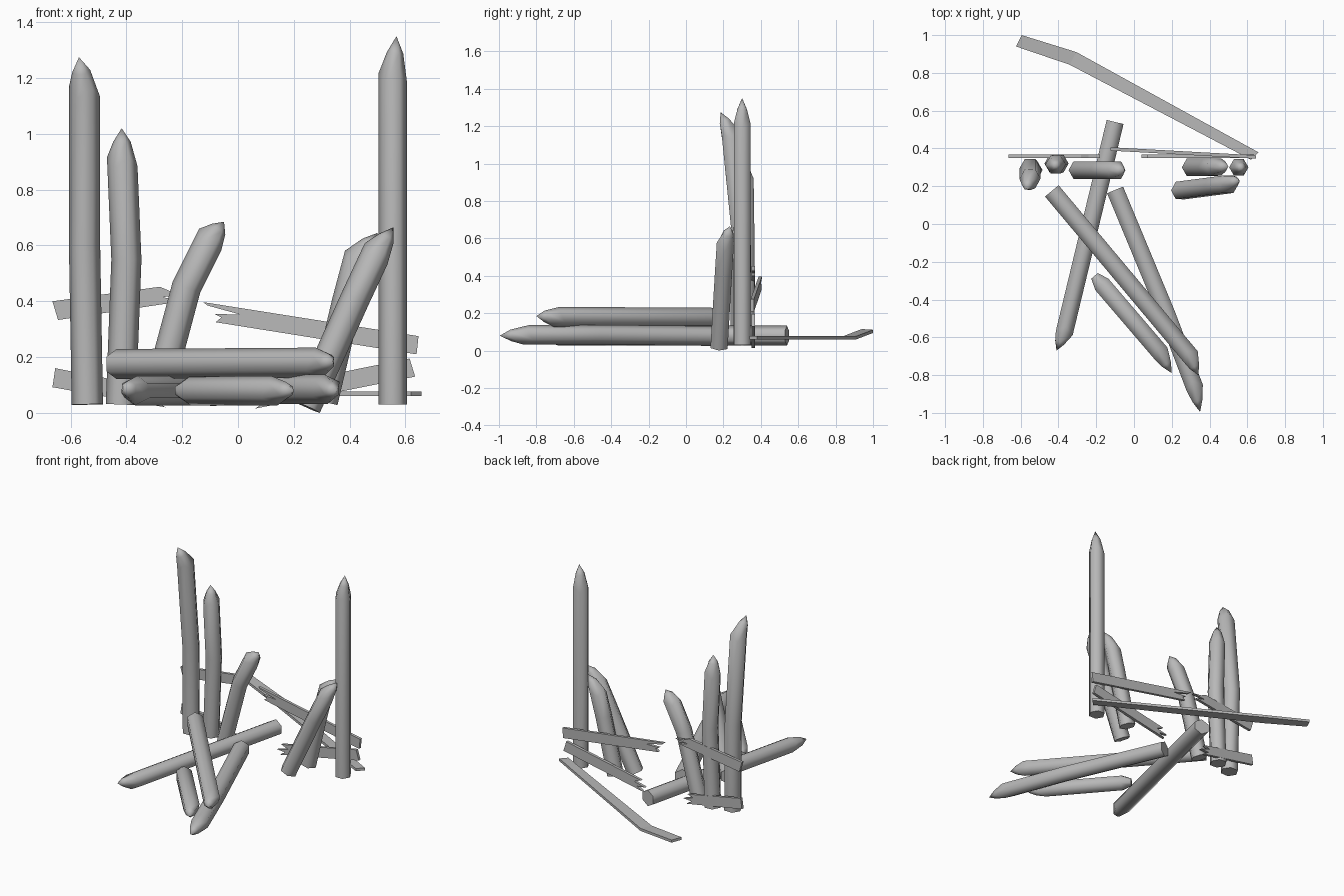
import bpy, bmesh, math
from mathutils import Vector

if "Cube" in bpy.data.objects:
    bpy.data.objects.remove(bpy.data.objects["Cube"], do_unlink=True)

# One grey for all the timber
grey = bpy.data.materials.new("timber_grey")
grey.use_nodes = True
colour = (0.48, 0.48, 0.48, 1)
grey.diffuse_color = colour
grey.node_tree.nodes["Principled BSDF"].inputs["Base Color"].default_value = colour

SIDES = 6


def finish(name, bm, smooth):
    bmesh.ops.recalc_face_normals(bm, faces=bm.faces)
    mesh = bpy.data.meshes.new(name)
    bm.to_mesh(mesh)
    bm.free()
    mesh.materials.append(grey)
    obj = bpy.data.objects.new(name, mesh)
    bpy.context.collection.objects.link(obj)
    if smooth:
        bpy.ops.object.select_all(action='DESELECT')
        obj.select_set(True)
        bpy.context.view_layer.objects.active = obj
        bpy.ops.object.shade_smooth_by_angle(angle=math.radians(62))


def log(name, path, radius=0.053, blunt_start=False):
    """Six-sided log along a path; the last point is the hewn tip."""
    pts = [Vector(p) for p in path]
    tip = pts.pop()
    bm = bmesh.new()

    def ring(centre, d, r, stagger=0):
        ref = Vector((1, 0, 0)) if abs(d.z) > 0.6 else Vector((0, 0, 1))
        u = (ref - d * ref.dot(d)).normalized()
        w = d.cross(u)
        out = []
        for i in range(SIDES):
            a = math.tau * i / SIDES
            shift = stagger * (1 if i % 2 else -1)
            out.append(bm.verts.new(centre + (u * math.cos(a) + w * math.sin(a)) * r + d * shift))
        return out

    rings = []
    for i, p in enumerate(pts):
        before = (p - pts[i - 1]).normalized() if i else Vector()
        after = (pts[i + 1] - p).normalized() if i + 1 < len(pts) else Vector()
        d = (before + after).normalized()
        last = i == len(pts) - 1
        if blunt_start and i == 0:
            rings.append(ring(p - d * 0.06, d, radius * 0.5))
        rings.append(ring(p, d, radius, 0.018 if last else 0))
    rings.append(ring(pts[-1].lerp(tip, 0.6), (tip - pts[-1]).normalized(), radius * 0.58))
    bm.faces.new(rings[0])
    for a, b in zip(rings, rings[1:]):
        for i in range(SIDES):
            j = (i + 1) % SIDES
            bm.faces.new((a[i], a[j], b[j], b[i]))
    apex = bm.verts.new(tip)
    for i in range(SIDES):
        bm.faces.new((rings[-1][i], rings[-1][(i + 1) % SIDES], apex))
    finish(name, bm, True)


def plank(name, outline, place, depth, fold=None):
    """Flat board: an outline placed in space and given a thickness."""
    bm = bmesh.new()
    verts = [bm.verts.new(place(a, b)) for a, b in outline]
    bm.faces.new(verts)
    if fold:
        bmesh.ops.connect_verts(bm, verts=[verts[i] for i in fold])
    new = bmesh.ops.extrude_face_region(bm, geom=bm.faces[:], use_keep_orig=True)["geom"]
    bmesh.ops.translate(bm, vec=depth, verts=[g for g in new if isinstance(g, bmesh.types.BMVert)])
    finish(name, bm, False)


# Standing posts
log("tall_right_post", [(-0.54, 0.285, 0.03), (-0.55, 0.295, 0.6), (-0.55, 0.24, 1.15), (-0.57, 0.185, 1.275)], 0.056)
log("short_right_post", [(-0.42, 0.32, 0.03), (-0.4, 0.32, 0.55), (-0.415, 0.315, 0.9), (-0.417, 0.31, 1.02)], 0.054)
log("tall_left_post", [(0.555, 0.3, 0.03), (0.555, 0.3, 1.2), (0.568, 0.3, 1.35)], 0.051)

# Leaning posts
log("leaning_right_post", [(-0.295, 0.285, 0.04), (-0.185, 0.285, 0.45), (-0.1, 0.285, 0.62), (-0.05, 0.285, 0.685)])
log("leaning_front_post", [(0.245, 0.177, 0.022), (0.42, 0.2, 0.41), (0.495, 0.21, 0.57), (0.557, 0.235, 0.665)])
log("leaning_back_post", [(0.305, 0.3, 0.04), (0.39, 0.3, 0.4), (0.43, 0.302, 0.55), (0.5, 0.305, 0.645)])

# Fallen logs
log("upper_fallen_log", [(-0.435, 0.175, 0.175), (0.29, -0.69, 0.18), (0.34, -0.8, 0.185)], 0.054)
log("back_fallen_log", [(-0.1, 0.54, 0.08), (-0.365, -0.56, 0.08), (-0.41, -0.67, 0.09)])
log("long_fallen_log", [(-0.1, 0.18, 0.078), (0.17, -0.47, 0.085), (0.315, -0.85, 0.085), (0.35, -0.995, 0.08)])
log("short_fallen_log", [(-0.17, -0.32, 0.08), (0.13, -0.67, 0.08), (0.2, -0.79, 0.08)], 0.053, True)


# Broken rails, splintered at the inner end
def on_fence(x, z):
    return (x, 0.35, z)


def on_skewed_rail(x, z):
    return (x, 0.388 - 0.055 * (x + 0.12), z)


through = (0, 0.018, 0)
plank("upper_left_rail", [(-0.125, 0.397), (0.647, 0.275), (0.64, 0.21), (-0.08, 0.325), (-0.06, 0.342),
                          (-0.085, 0.355), (0.01, 0.352), (-0.11, 0.385)], on_skewed_rail, through)
plank("lower_left_rail", [(0.615, 0.195), (0.635, 0.13), (0.06, 0.015), (0.1, 0.04),
                          (0.04, 0.045), (0.12, 0.065), (0.07, 0.085)], on_fence, through)
plank("upper_right_rail", [(-0.665, 0.4), (-0.645, 0.333), (-0.2, 0.4), (-0.27, 0.415),
                           (-0.18, 0.427), (-0.24, 0.435), (-0.28, 0.452)], on_fence, through)
plank("lower_right_rail", [(-0.655, 0.16), (-0.665, 0.092), (-0.26, 0.02), (-0.3, 0.045),
                           (-0.24, 0.05), (-0.31, 0.07), (-0.27, 0.085)], on_fence, through)

# Long board lying behind, bent up at its far end
plank("fallen_board", [(-0.625, 0.94), (-0.34, 0.843), (0.62, 0.34), (0.658, 0.38), (-0.305, 0.91), (-0.595, 1.0)],
      lambda x, y: (x, y, 0.06 + max(0, y - 0.05 + x * 0.45 - 0.68) * 0.0 + max(0, -0.33 - x) * 0.13),
      (0, 0, 0.017), fold=(1, 4))
